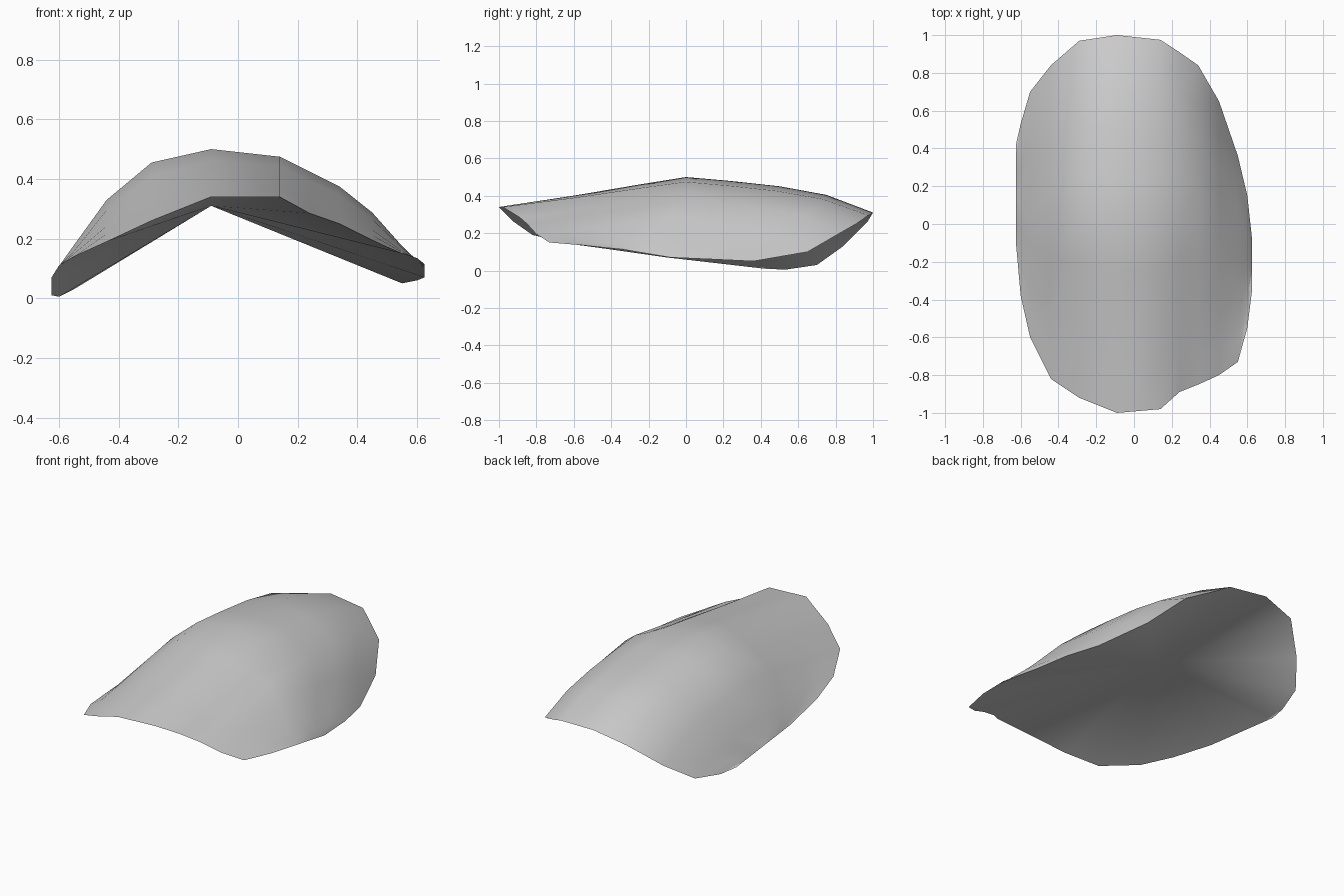
import bpy
import bmesh
import math

cube = bpy.data.objects.get("Cube")
if cube:
    bpy.data.objects.remove(cube)

# Lengthwise ribs: x, front (y, z), back (y, z), height of the arch
RIBS = [
    (-0.625, (-0.10, 0.07), (0.42, 0.01), 0.0),
    (-0.60, (-0.38, 0.11), (0.53, 0.005), 0.05),
    (-0.55, (-0.60, 0.14), (0.70, 0.03), 0.105),
    (-0.44, (-0.82, 0.19), (0.84, 0.13), 0.17),
    (-0.29, (-0.92, 0.26), (0.97, 0.26), 0.195),
    (-0.09, (-1.00, 0.34), (1.00, 0.31), 0.175),
    (0.14, (-0.98, 0.34), (0.975, 0.295), 0.157),
    (0.24, (-0.89, 0.285), (0.91, 0.25), 0.157),
    (0.34, (-0.85, 0.25), (0.84, 0.21), 0.145),
    (0.45, (-0.80, 0.195), (0.65, 0.10), 0.14),
    (0.55, (-0.73, 0.15), (0.36, 0.05), 0.075),
    (0.60, (-0.55, 0.135), (0.15, 0.06), 0.03),
    (0.625, (-0.35, 0.115), (-0.08, 0.07), 0.0),
]
# Arch shape along each rib: position, share of the arch height
ARCH = [(0, 0), (0.1, 0.19), (0.2, 0.38), (0.38, 0.76), (0.5, 1),
        (0.62, 0.9), (0.75, 0.76), (0.875, 0.52), (1, 0)]
APEX = (-0.09, 0.08, 0.31)


def mix(a, b, t):
    return a + (b - a) * t


bm = bmesh.new()

# Curved top skin
grid = []
for x, front, back, height in RIBS:
    grid.append([bm.verts.new((x, mix(front[0], back[0], t),
                               mix(front[1], back[1], t) + height * s))
                 for t, s in ARCH])
for a, b in zip(grid, grid[1:]):
    for j in range(len(ARCH) - 1):
        bm.faces.new((a[j], b[j], b[j + 1], a[j + 1]))

# Slight dent near the right edge
for i in (1, 2):
    grid[i][4].co.z -= 0.015
    grid[i][5].co.z -= 0.02

# Underside: a fan from the rim to one raised point
rim = ([r[0] for r in grid] + grid[-1][1:]
       + [r[-1] for r in reversed(grid[:-1])] + grid[0][-2:0:-1])
apex = bm.verts.new(APEX)
for a, b in zip(rim, rim[1:] + rim[:1]):
    bm.faces.new((b, a, apex))
bmesh.ops.recalc_face_normals(bm, faces=bm.faces)

mesh = bpy.data.meshes.new("curved_shell")
bm.to_mesh(mesh)
bm.free()
shell = bpy.data.objects.new("curved_shell", mesh)
bpy.context.collection.objects.link(shell)

# Plain grey colour
grey = bpy.data.materials.new("light_grey")
grey.use_nodes = True
colour = (0.6, 0.6, 0.6, 1)
grey.diffuse_color = colour
grey.node_tree.nodes["Principled BSDF"].inputs["Base Color"].default_value = colour
mesh.materials.append(grey)

# Smooth skin with a sharp rim
bpy.ops.object.select_all(action='DESELECT')
shell.select_set(True)
bpy.context.view_layer.objects.active = shell
bpy.ops.object.shade_smooth_by_angle(angle=math.radians(50))
